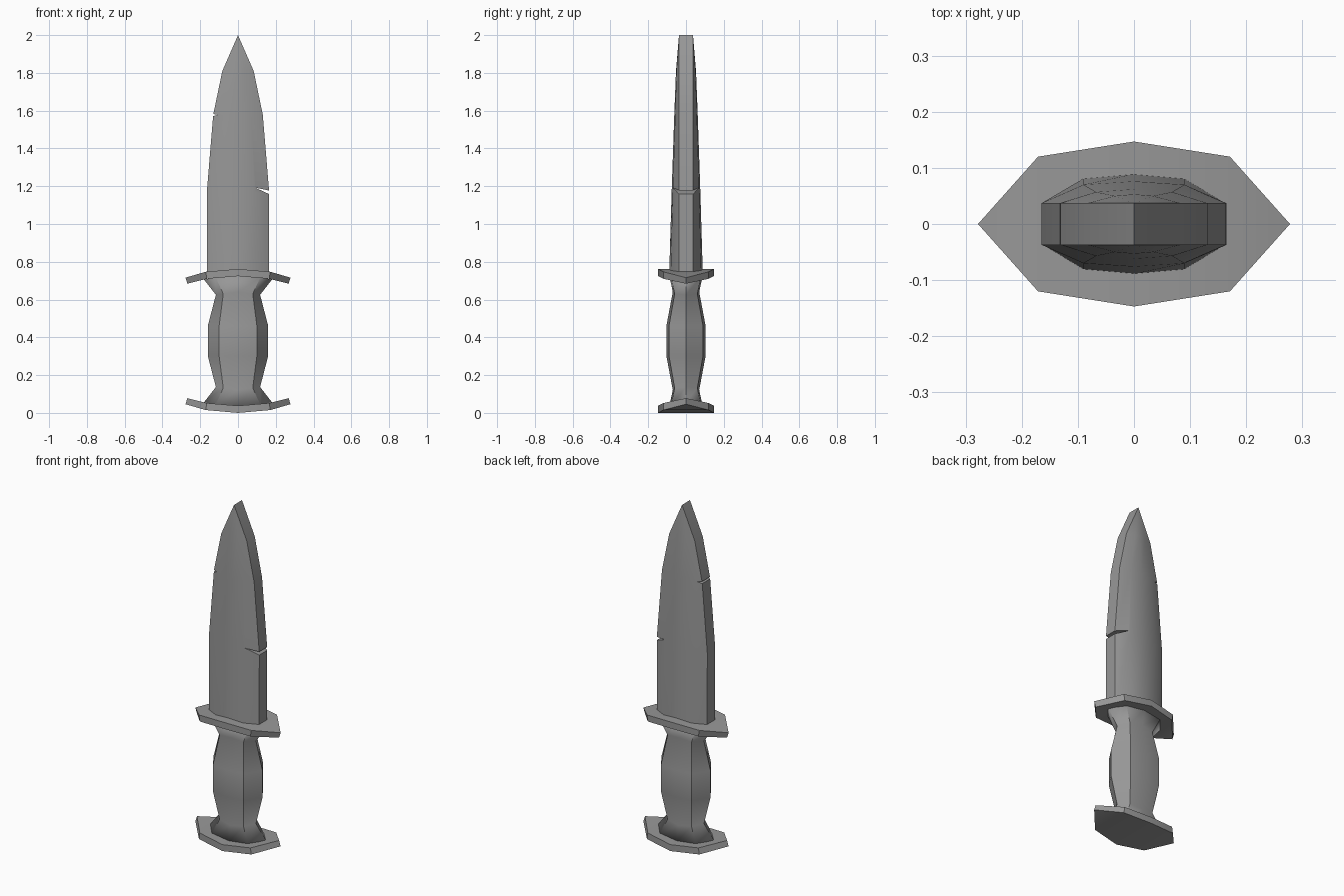
import bpy, bmesh
from math import radians

if "Cube" in bpy.data.objects:
    bpy.data.objects.remove(bpy.data.objects["Cube"])

MIRROR = 0.762  # z -> MIRROR - z maps the guard onto the pommel

steel = bpy.data.materials.new("dark_grey")
steel.diffuse_color = (0.31, 0.31, 0.31, 1)
steel.use_nodes = True
steel.node_tree.nodes["Principled BSDF"].inputs["Base Color"].default_value = steel.diffuse_color


def loft(name, rings):
    """Ring = side (x, half width, z), shoulder (x, y, z), ridge (y, z)."""
    bm = bmesh.new()
    loops = []
    for (ax, e, az), (bx, by, bz), (cy, cz) in rings:
        half = [(ax, e, az), (bx, by, bz), (0, cy, cz), (-bx, by, bz), (-ax, e, az)]
        pts = half + [(x, -y, z) for x, y, z in reversed(half)]
        loops.append([bm.verts.new(p) for p in pts])
    n = 10
    for lo, hi in zip(loops, loops[1:]):
        for i in range(n):
            j = (i + 1) % n
            bm.faces.new((lo[i], lo[j], hi[j], hi[i]))
    for ring in (loops[0], loops[-1]):
        for i in range(4):
            bm.faces.new((ring[i], ring[i + 1], ring[n - 2 - i], ring[n - 1 - i]))
    bmesh.ops.remove_doubles(bm, verts=bm.verts, dist=0.0005)
    bmesh.ops.recalc_face_normals(bm, faces=bm.faces)
    mesh = bpy.data.meshes.new(name)
    bm.to_mesh(mesh)
    bm.free()
    mesh.materials.append(steel)
    ob = bpy.data.objects.new(name, mesh)
    bpy.context.collection.objects.link(ob)
    return ob


def flip(rings):
    return [((a[0], a[1], MIRROR - a[2]), (b[0], b[1], MIRROR - b[2]), (c[0], MIRROR - c[1]))
            for a, b, c in reversed(rings)]


def cut_notch(target, profile):
    """Cut a triangular notch (x, z profile) right through the blade."""
    bm = bmesh.new()
    front, back = [[bm.verts.new((x, y, z)) for x, z in profile] for y in (-0.2, 0.2)]
    bm.faces.new(front)
    bm.faces.new(back)
    for i in range(3):
        j = (i + 1) % 3
        bm.faces.new((front[i], front[j], back[j], back[i]))
    bmesh.ops.recalc_face_normals(bm, faces=bm.faces)
    mesh = bpy.data.meshes.new("notch_cutter")
    bm.to_mesh(mesh)
    bm.free()
    mesh.materials.append(steel)
    cutter = bpy.data.objects.new("notch_cutter", mesh)
    bpy.context.collection.objects.link(cutter)
    cutter.hide_render = True
    mod = target.modifiers.new("notch", 'BOOLEAN')
    mod.operation = 'DIFFERENCE'
    mod.solver = 'EXACT'
    mod.object = cutter
    bpy.context.view_layer.objects.active = target
    bpy.ops.object.modifier_apply(modifier=mod.name)
    bpy.data.objects.remove(cutter)


def smooth(ob, angle, soften_rings=False):
    """Smooth shading; optionally keep only the lengthwise edges sharp."""
    bpy.ops.object.select_all(action='DESELECT')
    ob.select_set(True)
    bpy.context.view_layer.objects.active = ob
    bpy.ops.object.shade_smooth_by_angle(angle=radians(angle))
    if soften_rings:
        for edge in ob.data.edges:
            a, b = (ob.data.vertices[v].co for v in edge.vertices)
            if abs(a.z - b.z) < 0.03:
                edge.use_edge_sharp = False


# Guard and its mirrored twin, the pommel
guard = [
    ((0.268, 0, 0.684), (0.165, 0.12, 0.710), (0.147, 0.724)),
    ((0.278, 0, 0.716), (0.171, 0.12, 0.747), (0.147, 0.762)),
]
smooth(loft("guard", guard), 30)
smooth(loft("pommel", flip(guard)), 30)

# Grip: flared ends, narrow necks, swollen middle
grip_top = [
    ((0.160, 0, 0.460), (0.100, 0.090, 0.460), (0.104, 0.460)),
    ((0.117, 0, 0.625), (0.078, 0.060, 0.630), (0.070, 0.640)),
    ((0.180, 0, 0.706), (0.118, 0.078, 0.718), (0.088, 0.726)),
]
smooth(loft("grip", flip(grip_top) + grip_top), 30, soften_rings=True)

# Blade: flat edges, faceted faces, chisel tip
blade = loft("blade", [
    ((0.163, 0.037, 0.715), (0.090, 0.081, 0.730), (0.089, 0.735)),
    ((0.165, 0.037, 1.170), (0.090, 0.070, 1.170), (0.076, 1.170)),
    ((0.131, 0.037, 1.580), (0.068, 0.057, 1.580), (0.062, 1.580)),
    ((0.083, 0.037, 1.810), (0.034, 0.050, 1.810), (0.053, 1.810)),
    ((0.0, 0.037, 2.0), (0.0, 0.037, 2.0), (0.037, 2.0)),
])

# Nicks in the two edges
cut_notch(blade, [(0.092, 1.192), (0.20, 1.170), (0.20, 1.142)])
cut_notch(blade, [(-0.105, 1.578), (-0.18, 1.590), (-0.18, 1.558)])
smooth(blade, 30)
